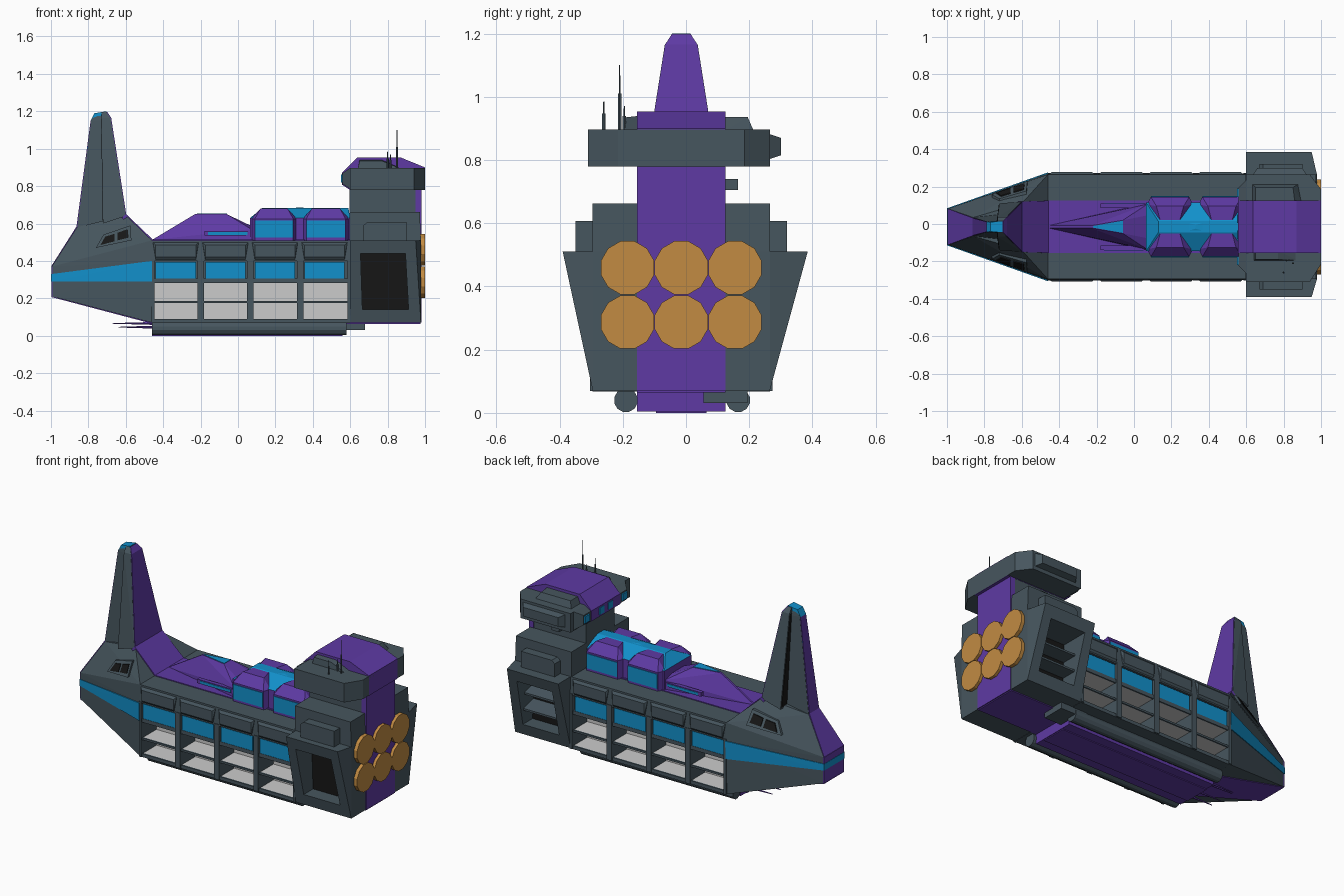
import bpy, bmesh, math
from itertools import product
from mathutils import Matrix, Vector

CY = -0.015  # centre plane of the ship


def material(name, rgb):
    m = bpy.data.materials.new(name)
    m.diffuse_color = (*rgb, 1)
    return m


SLATE = material("slate", (0.062, 0.092, 0.112))
PURPLE = material("purple", (0.112, 0.042, 0.37))
BLUE = material("blue", (0.006, 0.28, 0.6))
ORANGE = material("orange", (0.54, 0.26, 0.055))
BLACK = material("black", (0.008, 0.008, 0.008))


def finish(name, bm, mat):
    bmesh.ops.recalc_face_normals(bm, faces=bm.faces)
    me = bpy.data.meshes.new(name)
    bm.to_mesh(me)
    bm.free()
    ob = bpy.data.objects.new(name, me)
    bpy.context.collection.objects.link(ob)
    ob.location.y = CY
    if mat:
        me.materials.append(mat)


def hull(name, pts, mat=SLATE, pair=False):
    """Convex solid around points; pair also builds the opposite side."""
    for s in ((1, -1) if pair else (1,)):
        bm = bmesh.new()
        for x, y, z in pts:
            bm.verts.new((x, y * s, z))
        r = bmesh.ops.convex_hull(bm, input=bm.verts)
        junk = {g for g in r["geom_interior"] + r["geom_unused"] if isinstance(g, bmesh.types.BMVert)}
        bmesh.ops.delete(bm, geom=list(junk), context="VERTS")
        bmesh.ops.dissolve_limit(bm, angle_limit=0.01, verts=bm.verts, edges=bm.edges)
        finish(name + ("" if not pair else "_right" if s > 0 else "_left"), bm, mat)


def box(name, x0, x1, y0, y1, z0, z1, mat=SLATE, pair=False):
    hull(name, list(product((x0, x1), (y0, y1), (z0, z1))), mat, pair)


def sym(pts):
    """Centre-plane solid from (x, half width, z) points."""
    return [(x, y * s, z) for x, y, z in pts for s in (1, -1)]


def rod(name, a, b, r1, r2, sides, mat=SLATE):
    a, b = Vector(a), Vector(b)
    bm = bmesh.new()
    rot = (b - a).to_track_quat("Z", "Y").to_matrix().to_4x4()
    bmesh.ops.create_cone(bm, cap_ends=True, segments=sides, radius1=r1, radius2=r2,
                          depth=(b - a).length,
                          matrix=Matrix.Translation((a + b) / 2) @ rot @ Matrix.Rotation(math.pi / sides, 4, "Z"))
    finish(name, bm, mat)


# Cargo hull: core, roof deck, floor, open racks and windows
box("hull_core", -0.46, 0.6, -0.14, 0.14, 0.07, 0.42, None)
hull("hull_deck", sym([(-0.46, 0.28, 0.51), (-0.46, 0.285, 0.4), (0.6, 0.28, 0.51), (0.6, 0.285, 0.4)]))
box("hull_floor", -0.46, 0.6, -0.28, 0.28, 0.068, 0.082)
for z in (0.083, 0.18, 0.288):
    box("cargo_shelf", -0.455, 0.595, 0.14, 0.275, z - 0.004, z + 0.004, None, True)
    box("shelf_edge", -0.455, 0.595, 0.27, 0.28, z - 0.006, z + 0.006, SLATE, True)
box("window_sill", -0.46, 0.6, 0.14, 0.28, 0.288, 0.305, SLATE, True)
for i, x in enumerate((-0.455, -0.2, 0.065, 0.333, 0.593)):
    w = 0.008 if i in (0, 4) else 0.017
    box("cargo_post", x - w, x + w, 0.14, 0.288, 0.07, 0.41, SLATE, True)
for x0, x1 in ((-0.44, -0.225), (-0.175, 0.04), (0.09, 0.305), (0.355, 0.57)):
    box("cargo_window", x0, x1, 0.14, 0.278, 0.305, 0.395, BLUE, True)
    hull("deck_rim", [(x0 - .015, .28, .5), (x1 + .015, .28, .5), (x0, .293, .485), (x1, .293, .485),
                      (x0, .293, .42), (x1, .293, .42), (x0, .28, .402), (x1, .28, .402)], SLATE, True)
box("window_back", -0.46, 0.6, 0.13, 0.265, 0.3, 0.41, SLATE, True)

# Bow with blue band and purple centre stripe
hull("bow_body", sym([(-0.995, 0.097, 0.21), (-0.995, 0.097, 0.37), (-0.46, 0.28, 0.07), (-0.46, 0.285, 0.4),
                      (-0.46, 0.28, 0.51), (-0.86, 0.05, 0.58), (-0.6, 0.125, 0.645)]))
hull("bow_band", sym([(-0.997, 0.1, 0.29), (-0.997, 0.1, 0.33), (-0.46, 0.289, 0.29), (-0.46, 0.291, 0.4)]), BLUE)
hull("bow_nose", sym([(-0.998, 0.098, z) for z in (0.21, 0.37)] + [(-0.98, 0.098, z) for z in (0.215, 0.37)]), PURPLE)
box("nose_band", -1, -0.98, -0.1, 0.1, 0.29, 0.33, BLUE)
hull("bow_underside", sym([(-0.998, 0.097, 0.207), (-0.46, 0.14, 0.065), (-0.46, 0.14, 0.08), (-0.98, 0.09, 0.22)]), PURPLE)
hull("bow_front_ramp", sym([(-0.998, 0.097, 0.372), (-0.863, 0.048, 0.585), (-0.85, 0.048, 0.57), (-0.97, 0.09, 0.36)]), PURPLE)
hull("bow_rear_ramp", sym([(-0.455, 0.14, 0.514), (-0.6, 0.135, 0.652), (-0.62, 0.135, 0.63), (-0.48, 0.14, 0.5)]), PURPLE)

# Bow vent frames lying on the sloping shoulders
def shoulder(x, z, out=0.0):
    a, b, c = Vector((-0.995, 0.097, 0.37)), Vector((-0.46, 0.28, 0.51)), Vector((-0.6, 0.125, 0.645))
    n = (b - a).cross(c - a).normalized()
    n = n if n.y > 0 else -n
    return (x, a.y - (n.x * (x - a.x) + n.z * (z - a.z)) / n.y + out, z)

for nm, quad, d, mat in (("bow_vent_frame", ((-.76, .47), (-.72, .54), (-.575, .59), (-.57, .51)), 0.02, SLATE),
                         ("bow_vent", ((-.735, .485), (-.71, .53), (-.66, .545), (-.66, .505)), 0.026, BLACK),
                         ("bow_vent_rear", ((-.645, .51), (-.645, .55), (-.59, .57), (-.585, .525)), 0.026, BLACK)):
    hull(nm, [shoulder(x, z, o) for x, z in quad for o in (-0.03, d)], mat, True)

# Tall bow fin: wide rear half, narrow front half, dark step between them
hull("fin_rear", sym([(-0.72, 0.125, 0.6), (-0.6, 0.135, 0.64), (-0.73, 0.052, 1.165), (-0.682, 0.052, 1.165),
                      (-0.73, 0.03, 1.195), (-0.702, 0.03, 1.195)]))
hull("fin_front", sym([(-0.86, 0.05, 0.575), (-0.7, 0.07, 0.575), (-0.785, 0.028, 1.15), (-0.72, 0.034, 1.15),
                       (-0.765, 0.025, 1.185), (-0.71, 0.025, 1.19)]))
hull("fin_step", sym([(-0.723, 0.118, 0.61), (-0.732, 0.047, 1.16), (-0.715, 0.118, 0.61), (-0.725, 0.047, 1.16)]), BLACK)
hull("fin_rear_stripe", sym([(-0.597, 0.134, 0.645), (-0.678, 0.051, 1.165), (-0.62, 0.13, 0.645), (-0.69, 0.05, 1.165)]), PURPLE)
hull("fin_tip_rear", sym([(-0.678, 0.051, 1.165), (-0.7, 0.03, 1.198), (-0.71, 0.03, 1.19), (-0.69, 0.05, 1.16)]), PURPLE)
hull("fin_front_stripe", sym([(-0.864, 0.047, 0.58), (-0.788, 0.027, 1.15), (-0.85, 0.047, 0.58), (-0.775, 0.027, 1.15)]), PURPLE)
hull("fin_tip", sym([(-0.788, 0.027, 1.15), (-0.767, 0.026, 1.19), (-0.703, 0.029, 1.2), (-0.71, 0.028, 1.185), (-0.775, 0.027, 1.15)]), BLUE)
hull("fin_lamp", sym([(-0.805, 0.034, 1.0), (-0.795, 0.031, 1.06), (-0.78, 0.034, 1.0), (-0.775, 0.031, 1.06)]), BLUE)

# Dorsal stripe, spine wedge and its skylight
box("dorsal_stripe", -0.46, 0.6, -0.14, 0.14, 0.5, 0.515, PURPLE)
hull("spine_wedge", sym([(-0.46, 0.006, 0.512), (0.07, 0.125, 0.51), (0.07, 0.12, 0.57), (0.065, 0.06, 0.59),
                         (-0.23, 0.006, 0.65), (-0.06, 0.035, 0.65)]), PURPLE)
hull("spine_skylight", sym([(-0.22, 0.004, 0.653), (-0.06, 0.033, 0.653), (-0.06, 0.033, 0.645), (-0.2, 0.004, 0.645)]), BLUE)
box("spine_side_rail", -0.18, 0.06, 0.1, 0.125, 0.535, 0.56, PURPLE, True)
box("spine_side_window", -0.16, 0.05, 0.12, 0.128, 0.54, 0.555, BLUE, True)

# Two glazed deck cabins with a blue ridge between purple roof panels
box("cabin_core", 0.065, 0.6, -0.13, 0.13, 0.51, 0.63, PURPLE)
hull("cabin_ridge", sym([(0.065, 0.13, 0.63), (0.6, 0.13, 0.63), (0.13, 0.03, 0.683), (0.59, 0.03, 0.683)]), BLUE)
hull("ridge_peak", sym([(0.26, 0.03, 0.68), (0.4, 0.03, 0.68), (0.33, 0.13, 0.63), (0.33, 0.01, 0.686)]), BLUE)
for x0, x1 in ((0.07, 0.315), (0.345, 0.595)):
    hull("cabin_side", [(x, y, z) for x, y in ((x0, .12), (x1, .12), (x0 + .02, .16), (x1 - .02, .16))
                        for z in (.51, .625)], PURPLE, True)
    box("cabin_window", x0 + 0.022, x1 - 0.022, 0.15, 0.164, 0.525, 0.615, BLUE, True)
    hull("cabin_roof", [(x0, .12, .625), (x1, .12, .625), (x0 + .02, .16, .625), (x1 - .02, .16, .625),
                        (x0 + .05, .11, .68), (x1 - .05, .11, .68), (x0 + .07, .035, .68), (x1 - .07, .035, .68)],
         PURPLE, True)

# Stern block and neck
box("stern_core", 0.6, 0.978, -0.2, 0.2, 0.07, 0.52)
hull("stern_block", sym([(0.595, 0.28, 0.51), (0.978, 0.28, 0.51), (0.595, 0.28, 0.662), (0.972, 0.28, 0.662)]))
box("neck", 0.595, 0.976, -0.138, 0.138, 0.66, 0.79)
box("neck_pipe", 0.75, 0.8, 0.13, 0.18, 0.705, 0.74)
box("stern_stripe", 0.95, 0.982, -0.14, 0.14, 0.07, 0.79, PURPLE)
hull("stern_locker", [(x, y, z) for y in (0.27, 0.335) for x, z in
                      ((.67, .51), (.67, .59), (.69, .607), (.9, .607), (.9, .51))], SLATE, True)

# Side bays: slanted frame around a dark recess
outer = ((0.6, 0.07), (0.6, 0.51), (0.95, 0.51), (0.976, 0.07))
inner = ((0.665, 0.14), (0.655, 0.44), (0.895, 0.44), (0.912, 0.14))
for side, reach, tag in ((-1, 0.095, "front"), (1, 0.12, "back")):
    for i in range(4):
        j = (i + 1) % 4
        pts = []
        for x, z in (outer[i], outer[j], inner[j], inner[i]):
            back = 0.978 if x > 0.94 else x
            pts += [(x, side * (0.28 + reach * (z - 0.07) / 0.44), z), (back, side * 0.28, z), (back, side * 0.19, z)]
        hull("bay_frame_" + tag, pts)
    a, b = sorted((side * 0.195, side * 0.205))
    box("bay_back_" + tag, 0.64, 0.92, a, b, 0.12, 0.46, BLACK)
for z in (0.24, 0.34):
    hull("bay_shelf", [(x, y, z + d) for x in (.65, .92) for y, d in ((.19, -.012), (.19, .03), (.3, -.012), (.3, 0))])

# Engines
for y, z in product((-0.17, 0, 0.17), (0.287, 0.459)):
    rod("engine", (0.97, y, z), (1.0, y, z), 0.087, 0.087, 12, ORANGE)

# Bridge deck, front bay with windows, roof caps and side pods
hull("bridge", [(x, y, z) for z in (.78, .897) for x, y in
                ((.6, -.295), (.94, -.295), (1, -.2), (1, .2), (.94, .28), (.6, .28))])
hull("bridge_bay", sym([(0.6, 0.25, 0.785), (0.6, 0.25, 0.897), (0.56, 0.21, 0.81), (0.56, 0.21, 0.87)]))
hull("bridge_stripe", sym([(x, 0.14, z) for x, z in ((.556, .808), (.556, .872), (.6, .902), (.637, .953),
                                                      (.87, .953), (1, .9), (1, .778), (.6, .778))]), PURPLE)
for y in (0.02, 0.16):
    box("bridge_window", 0.552, 0.6, y, y + 0.045, 0.82, 0.862, BLUE, True)
hull("roof_cap", [(.63, .13, .89), (.63, .23, .89), (.9, .13, .89), (.88, .23, .89),
                  (.65, .13, .936), (.65, .21, .936), (.86, .13, .936), (.85, .21, .936)])
hull("roof_cap_front", [(.64, -.18, .89), (.64, -.13, .89), (.88, -.18, .89), (.88, -.13, .89),
                        (.65, -.175, .935), (.65, -.13, .94), (.77, -.175, .935), (.77, -.13, .94)])
hull("bridge_pod", [(x, y, z) for x0, x1, y, z0, z1 in ((.63, .93, .27, .8, .885), (.66, .9, .315, .815, .87))
                    for x in (x0, x1) for z in (z0, z1)])
for x, y, z in ((0.85, -0.195, 1.1), (0.8, -0.245, 0.985), (0.815, -0.18, 0.97)):
    rod("antenna_base", (x, y, 0.89), (x, y, 0.9 + (z - 0.9) * 0.55), 0.006, 0.006, 6)
    rod("antenna", (x, y, 0.9), (x, y, z), 0.004, 0.002, 6)

# Keel, side tanks and forward probes
box("keel", -0.46, 0.565, -0.14, 0.14, 0.005, 0.07, PURPLE)
box("keel_plate", -0.46, 0.56, -0.08, 0.08, 0, 0.02, PURPLE)
box("stern_underside", 0.56, 0.976, -0.14, 0.14, 0.064, 0.075, PURPLE)
for y in (-0.175, 0.18):
    rod("belly_tank", (-0.46, y, 0.04), (0.58, y, 0.04), 0.038, 0.038, 12)
box("tank_coupling", 0.5, 0.68, 0.07, 0.21, 0.032, 0.072)
for y, z, x in ((-0.05, 0.066, -0.67), (0.05, 0.066, -0.67), (-0.09, 0.046, -0.64), (0.09, 0.046, -0.64)):
    rod("probe", (-0.45, y, z), (x, y, z), 0.009, 0.002, 6, PURPLE)
